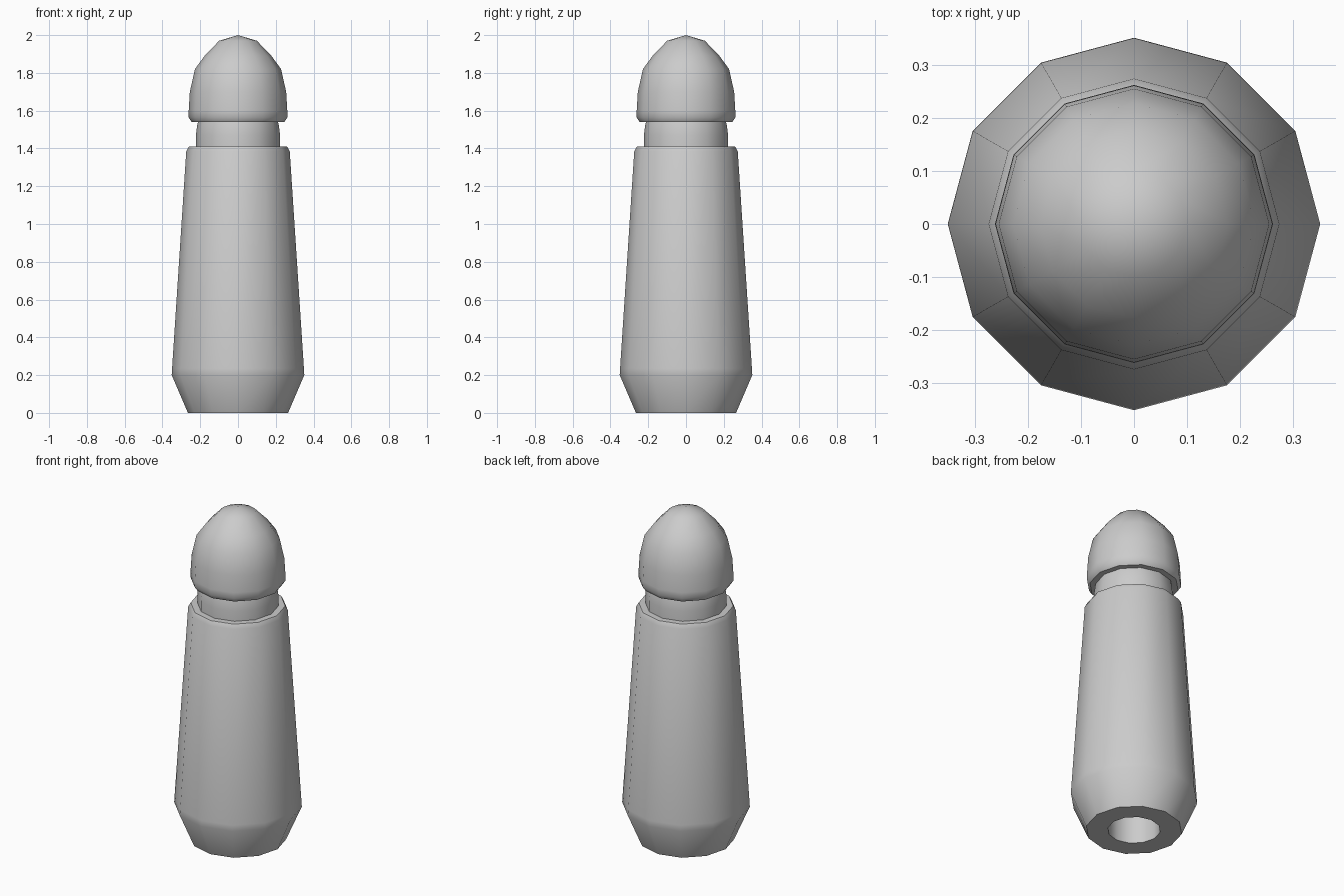
import bpy, bmesh
from math import pi, radians
from mathutils import Matrix, Vector

if "Cube" in bpy.data.objects:
    bpy.data.objects.remove(bpy.data.objects["Cube"])

SIDES = 12

def lathe(name, profile):
    """Revolve a (radius, z) profile that starts and ends on the z axis."""
    bm = bmesh.new()
    verts = [bm.verts.new((r, 0, z)) for r, z in profile]
    edges = [bm.edges.new(pair) for pair in zip(verts, verts[1:])]
    bmesh.ops.spin(bm, geom=verts + edges, cent=(0, 0, 0), axis=(0, 0, 1),
                   angle=2 * pi, steps=SIDES, use_duplicate=False)
    bmesh.ops.remove_doubles(bm, verts=bm.verts, dist=1e-4)
    bmesh.ops.recalc_face_normals(bm, faces=bm.faces)
    mesh = bpy.data.meshes.new(name)
    bm.to_mesh(mesh)
    bm.free()
    ob = bpy.data.objects.new(name, mesh)
    bpy.context.collection.objects.link(ob)
    bpy.ops.object.select_all(action='DESELECT')
    ob.select_set(True)
    bpy.context.view_layer.objects.active = ob
    bpy.ops.object.shade_smooth_by_angle(angle=radians(35))
    return ob

# Tapered body with chamfered foot and a peg hole in the underside
lathe("body", [(0, 0.3), (0.145, 0.3), (0.145, 0), (0.265, 0), (0.351, 0.2),
               (0.349, 0.235), (0.274, 1.385), (0.26, 1.41), (0, 1.41)])

# Neck, narrowing slightly under the head
lathe("neck", [(0, 1.38), (0.223, 1.38), (0.223, 1.47), (0.215, 1.53),
               (0.205, 1.56), (0, 1.56)])

# Domed head with a bevelled lower rim
lathe("head", [(0, 1.54), (0.245, 1.54), (0.262, 1.565), (0.261, 1.60),
               (0.255, 1.70), (0.228, 1.82), (0.177, 1.89),
               (0.10, 1.97), (0, 2.0)])
